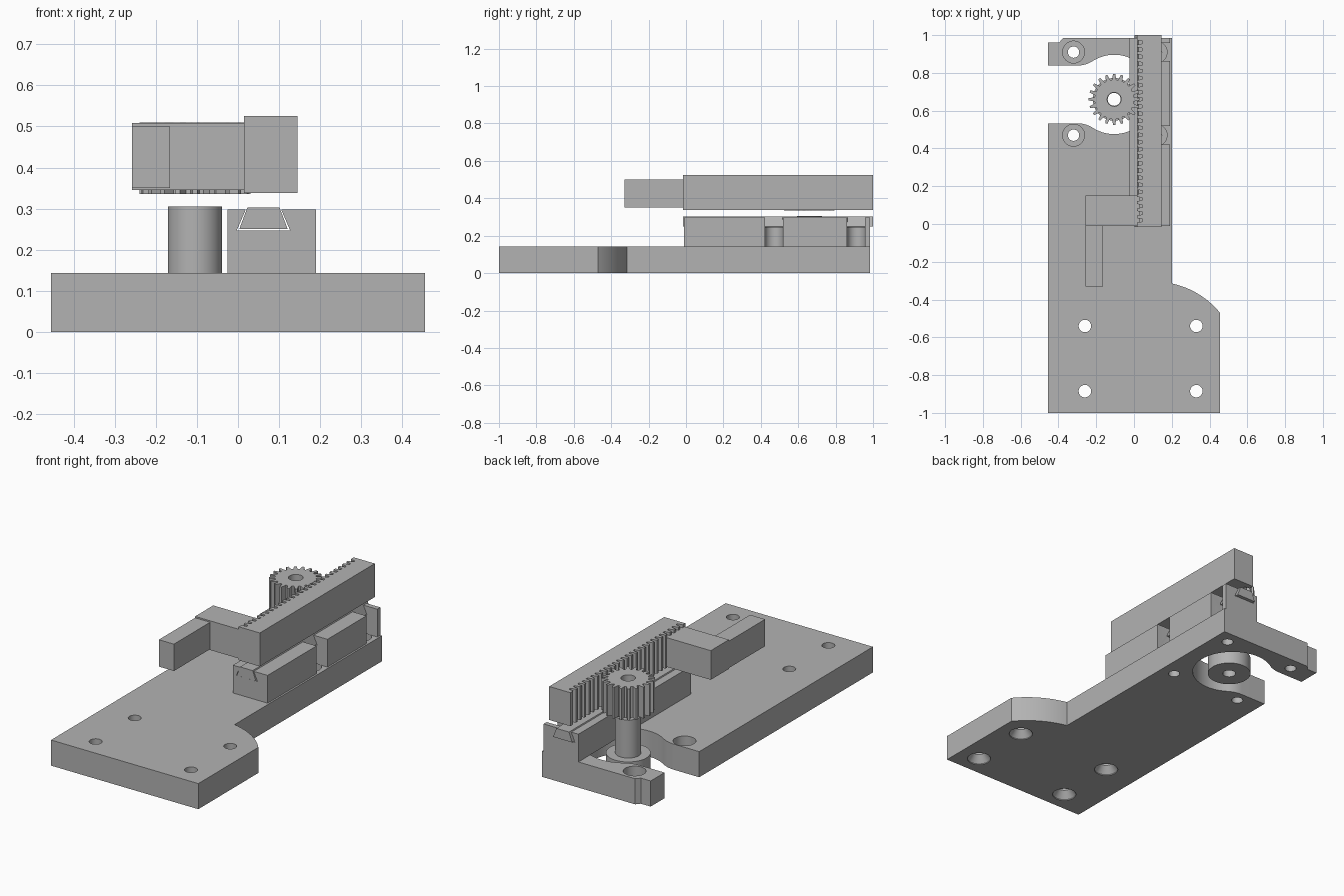
import bpy, bmesh
from math import sin, cos, pi, atan2, sqrt, asin, radians
from mathutils import Vector

cube = bpy.data.objects.get("Cube")
if cube:
    bpy.data.objects.remove(cube, do_unlink=True)

grey = bpy.data.materials.new("machined grey")
grey.use_nodes = True
grey.diffuse_color = (0.45, 0.45, 0.45, 1)
bsdf = next(n for n in grey.node_tree.nodes if n.type == 'BSDF_PRINCIPLED')
bsdf.inputs["Base Color"].default_value = (0.45, 0.45, 0.45, 1)


def finish(name, bm):
    bmesh.ops.recalc_face_normals(bm, faces=bm.faces)
    mesh = bpy.data.meshes.new(name)
    bm.to_mesh(mesh)
    bm.free()
    mesh.materials.append(grey)
    ob = bpy.data.objects.new(name, mesh)
    bpy.context.collection.objects.link(ob)
    return ob


def prism(name, pts, lo, hi, axis='z'):
    """Extrude a 2D outline: (x, y) along z or (x, z) along y."""
    place = (lambda p, t: (p[0], p[1], t)) if axis == 'z' else (lambda p, t: (p[0], t, p[1]))
    bm = bmesh.new()
    face = bm.faces.new([bm.verts.new(place(p, lo)) for p in pts])
    ext = bmesh.ops.extrude_face_region(bm, geom=[face])
    move = Vector(place((0, 0), hi - lo))
    bmesh.ops.translate(bm, vec=move, verts=[v for v in ext['geom'] if isinstance(v, bmesh.types.BMVert)])
    return finish(name, bm)


def box(name, x0, x1, y0, y1, z0, z1):
    return prism(name, [(x0, y0), (x1, y0), (x1, y1), (x0, y1)], z0, z1)


def lathe(name, x, y, profile, n=48):
    """Stack of rings (radius, z) with capped ends."""
    bm = bmesh.new()
    rings = [[bm.verts.new((x + r * cos(2 * pi * i / n), y + r * sin(2 * pi * i / n), z))
              for i in range(n)] for r, z in profile]
    for a, b in zip(rings, rings[1:]):
        for i in range(n):
            j = (i + 1) % n
            bm.faces.new((a[i], a[j], b[j], b[i]))
    bm.faces.new(rings[0])
    bm.faces.new(rings[-1])
    return finish(name, bm)


def arc(cx, cy, r, a0, a1, n=16):
    return [(cx + r * cos(a0 + (a1 - a0) * i / n), cy + r * sin(a0 + (a1 - a0) * i / n))
            for i in range(n + 1)]


def cut(ob, *cutters):
    for c in cutters:
        c.hide_render = True
        mod = ob.modifiers.new("cut", 'BOOLEAN')
        mod.operation, mod.solver, mod.object = 'DIFFERENCE', 'EXACT', c
        bpy.context.view_layer.update()
        dg = bpy.context.evaluated_depsgraph_get()
        mesh = bpy.data.meshes.new_from_object(ob.evaluated_get(dg))
        ob.modifiers.clear()
        ob.data = mesh
        bpy.data.objects.remove(c, do_unlink=True)


PLATE = 0.143
GX, GY = -0.105, 0.66          # gear axis
BOLT_Y = (0.47, 0.91)
BOLT_X = (-0.32, 0.117)

# Base plate outline: rounded front shoulder, then round bay with flared mouth
x0, y0, x1, y1 = 0.2, -0.315, 0.455, -0.47
R = 0.45
chord = sqrt((x1 - x0) ** 2 + (y1 - y0) ** 2)
half = asin(chord / 2 / R)
normal = atan2(y1 - y0, x1 - x0) + pi / 2
cx = (x0 + x1) / 2 - cos(normal) * R * cos(half)
cy = (y0 + y1) / 2 - sin(normal) * R * cos(half)
shoulder = arc(cx, cy, R, normal - half, normal + half)

bay_y, bay_r, lip, mouth = 0.686, 0.21, 0.15, 0.153
dy = mouth + lip
dx = sqrt((bay_r + lip) ** 2 - dy ** 2)
t = atan2(dy, dx)
upper_lip = arc(GX - dx, bay_y + dy, lip, -pi / 2, -t, 10)
lower_lip = arc(GX - dx, bay_y - dy, lip, t, pi / 2, 10)
bay = arc(GX, bay_y, bay_r, pi - t, t - pi, 48)
outline = ([(-0.455, -1), (0.455, -1)] + shoulder +
           [(0.2, 0.985), (-0.375, 0.985), (-0.395, 0.962), (-0.455, 0.962), (-0.455, bay_y + mouth)] +
           upper_lip + bay[1:-1] + lower_lip + [(-0.455, bay_y - mouth)])
plate = prism("base_plate", outline, 0, PLATE)

# Countersunk mounting holes and counterbored bolt holes
for x in (-0.26, 0.33):
    for y in (-0.885, -0.54):
        cut(plate, lathe("countersink", x, y, [(0.062, -0.01), (0.062, 0.005), (0.033, 0.045), (0.033, 0.2)]))
for x in BOLT_X:
    for y in BOLT_Y:
        cut(plate, lathe("counterbore", x, y, [(0.03, -0.05), (0.03, 0.06), (0.058, 0.06), (0.058, 0.2)]))

# Guide rail with dovetail groove and side slots for the bolts
RAIL = 0.298
rail = prism("guide_rail", [(-0.025, PLATE), (0.19, PLATE), (0.19, RAIL), (0.105, RAIL), (0.127, 0.247),
                            (-0.003, 0.247), (0.019, RAIL), (-0.025, RAIL)], -0.01, 0.985, 'y')
for y in BOLT_Y:
    slot = arc(BOLT_X[1], y, 0.048, pi / 2, 3 * pi / 2) + [(0.3, y - 0.048), (0.3, y + 0.048)]
    cut(rail, prism("slot", slot, 0.1, 0.4))

# Dovetail slide sitting in the groove
prism("dovetail_slide", [(0.003, 0.25), (0.121, 0.25), (0.101, 0.303), (0.023, 0.303)], -0.015, 1.0, 'y')

# Toothed rack, tooth gaps aligned to the gear
TEETH = 20
pitch = 2 * pi * 0.12 / TEETH
tip, root = 0.015, 0.045
edge = [(tip, -0.015)]
for k in range(-17, 9):
    y = GY + k * pitch
    edge += [(tip, y - 0.32 * pitch), (root, y - 0.16 * pitch), (root, y + 0.16 * pitch), (tip, y + 0.32 * pitch)]
edge.append((tip, 1.0))
prism("rack", [(0.145, 1.0), (0.145, -0.015)] + edge, 0.338, 0.525)

# Arm reaching sideways and forward from the rack
box("cross_arm", -0.258, 0.03, -0.01, 0.15, 0.345, 0.508)
box("front_finger", -0.258, -0.165, -0.33, 0.0, 0.35, 0.5)

# Pinion gear
gear_pts = []
for k in range(TEETH):
    for r, f in ((0.104, -0.34), (0.135, -0.14), (0.135, 0.14), (0.104, 0.34)):
        a = 2 * pi * (k + f) / TEETH
        gear_pts.append((GX + r * cos(a), GY + r * sin(a)))
gear = prism("pinion_gear", gear_pts, 0.335, 0.51)
cut(gear, lathe("bore", GX, GY, [(0.037, 0.2), (0.037, 0.7)]))

# Flanged shaft under the gear
shaft = lathe("flanged_shaft", GX, GY, [(0.113, 0), (0.113, 0.093), (0.066, 0.093), (0.066, 0.305)])
cut(shaft, lathe("bore", GX, GY, [(0.034, -0.1), (0.034, 0.5)]))

# Smooth round walls, keep edges sharp
bpy.ops.object.select_all(action='DESELECT')
for ob in (plate, rail, gear, shaft):
    ob.select_set(True)
bpy.context.view_layer.objects.active = plate
bpy.ops.object.shade_smooth_by_angle(angle=radians(25))
